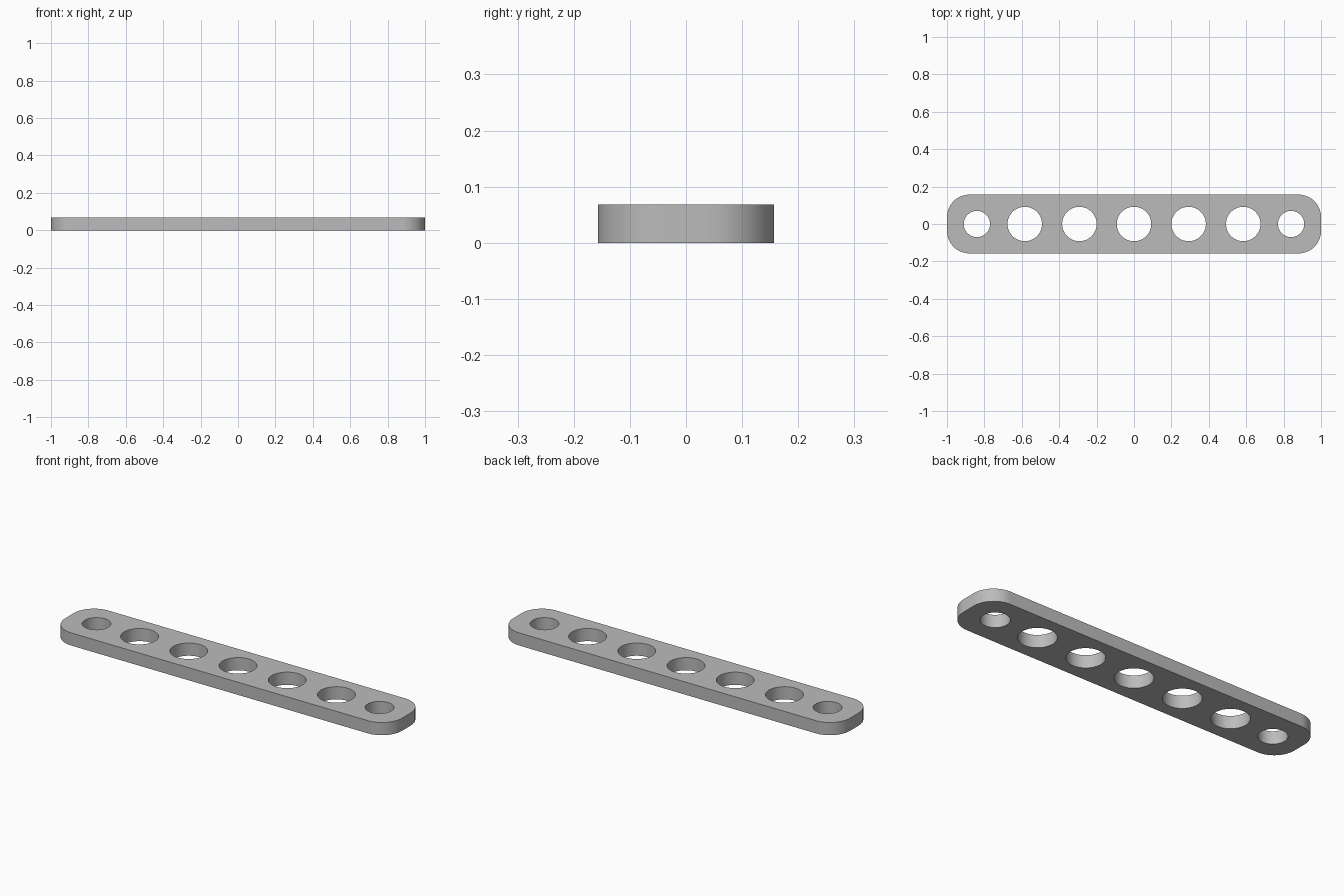
import bpy
import bmesh
from math import cos, sin, pi, radians

LENGTH, WIDTH, THICK, CORNER = 2.0, 0.314, 0.068, 0.12

cube = bpy.data.objects.get("Cube")
if cube:
    bpy.data.objects.remove(cube, do_unlink=True)

# Grey metal
grey = bpy.data.materials.new("grey_metal")
grey.use_nodes = True
colour = (0.5, 0.5, 0.5, 1)
grey.diffuse_color = colour
grey.node_tree.nodes["Principled BSDF"].inputs["Base Color"].default_value = colour


def arc(cx, cy, radius, start, end, steps):
    angles = [start + (end - start) * i / steps for i in range(steps + 1)]
    return [(cx + radius * cos(a), cy + radius * sin(a)) for a in angles]


def add_loop(curve, points):
    spline = curve.splines.new("POLY")
    spline.points.add(len(points) - 1)
    for p, (x, y) in zip(spline.points, points):
        p.co = (x, y, 0, 1)
    spline.use_cyclic_u = True


# Rounded bar outline
profile = bpy.data.curves.new("bar_profile", "CURVE")
profile.dimensions = "2D"
profile.fill_mode = "BOTH"
profile.extrude = THICK / 2
dx, dy = LENGTH / 2 - CORNER, WIDTH / 2 - CORNER
outline = []
for i, (sx, sy) in enumerate([(1, 1), (-1, 1), (-1, -1), (1, -1)]):
    outline += arc(sx * dx, sy * dy, CORNER, i * pi / 2, (i + 1) * pi / 2, 16)
add_loop(profile, outline)

# Five large holes and a small one near each end
holes = [(0.292 * k, 0.092) for k in range(-2, 3)] + [(-0.84, 0.07), (0.84, 0.07)]
for x, radius in holes:
    add_loop(profile, arc(x, 0, radius, 0, 2 * pi, 64)[:-1])

# Turn the profile into a solid bar
bar = bpy.data.objects.new("perforated_bar", profile)
bpy.context.collection.objects.link(bar)
bpy.ops.object.select_all(action="DESELECT")
bar.select_set(True)
bpy.context.view_layer.objects.active = bar
bpy.ops.object.convert(target="MESH")
bar = bpy.context.object

bm = bmesh.new()
bm.from_mesh(bar.data)
bmesh.ops.remove_doubles(bm, verts=bm.verts, dist=0.0001)
bmesh.ops.translate(bm, verts=bm.verts, vec=(0, 0, THICK / 2))
bmesh.ops.recalc_face_normals(bm, faces=bm.faces)
bm.to_mesh(bar.data)
bm.free()

bar.data.materials.clear()
bar.data.materials.append(grey)
bpy.ops.object.shade_smooth_by_angle(angle=radians(30))
